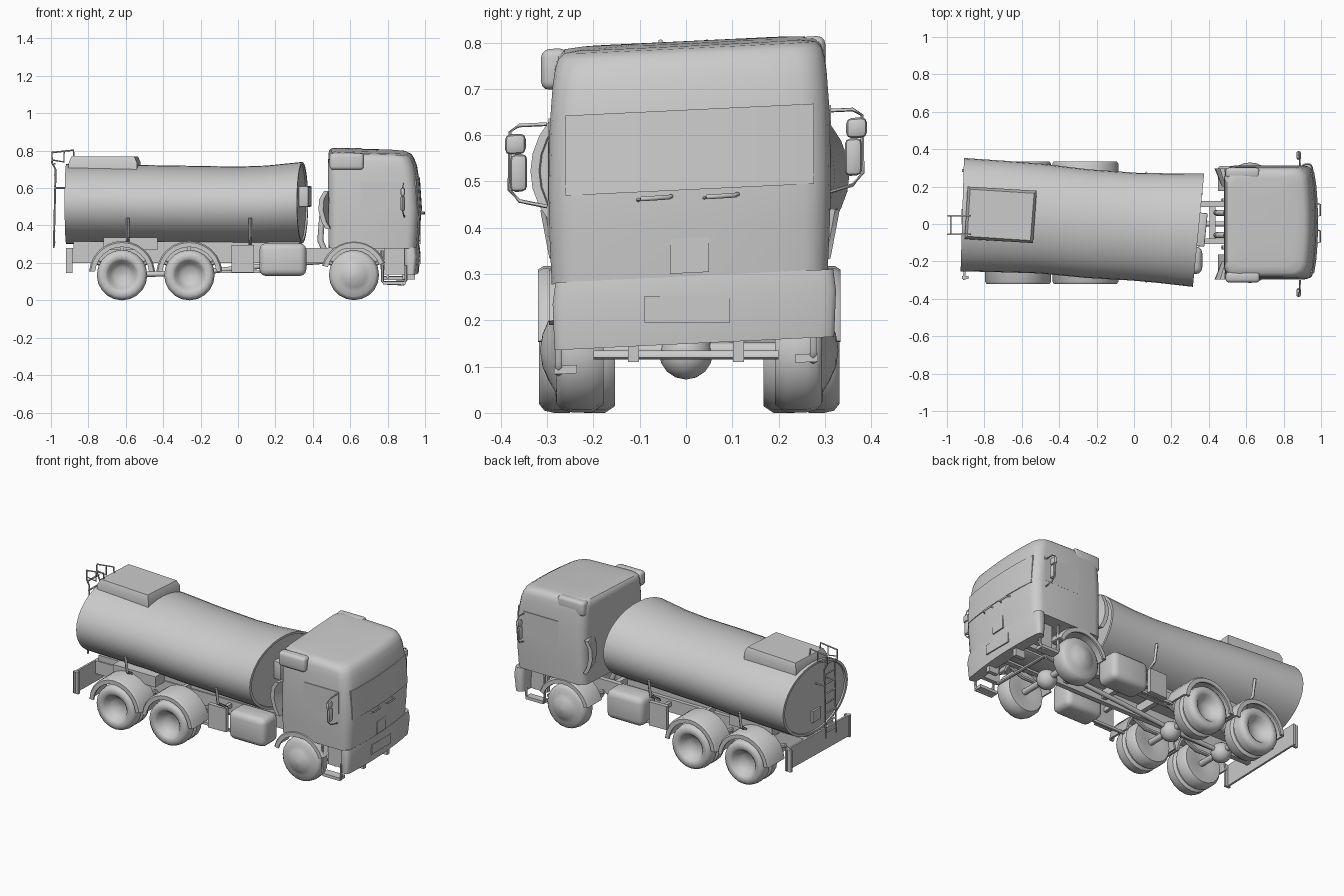
import bpy, bmesh, math
from mathutils import Vector, Matrix

if "Cube" in bpy.data.objects:
    bpy.data.objects.remove(bpy.data.objects["Cube"])

grey = bpy.data.materials.new("light_grey")
grey.diffuse_color = (0.6, 0.6, 0.6, 1)
grey.use_nodes = True
grey.node_tree.nodes["Principled BSDF"].inputs["Base Color"].default_value = grey.diffuse_color
TILT = 0.048          # the cab leans slightly sideways
OFF = 0.007           # the running gear sits slightly to one side


def finish(name, bm, lean=0.0, shift=0.0, angle=35):
    bmesh.ops.recalc_face_normals(bm, faces=bm.faces)
    for v in bm.verts:
        v.co.z += lean * v.co.y
        v.co.y += shift
    for f in bm.faces:
        f.smooth = True
    me = bpy.data.meshes.new(name)
    bm.to_mesh(me)
    bm.free()
    me.set_sharp_from_angle(angle=math.radians(angle))
    me.materials.append(grey)
    ob = bpy.data.objects.new(name, me)
    bpy.context.collection.objects.link(ob)
    return ob


def box(name, x, y, z, bevel=0.0, seg=2, turn=0.0, **kw):
    bm = bmesh.new()
    bmesh.ops.create_cube(bm, size=1)
    c = Vector((sum(x) / 2, sum(y) / 2, sum(z) / 2))
    for v in bm.verts:
        v.co = Vector((v.co.x * (x[1] - x[0]), v.co.y * (y[1] - y[0]), v.co.z * (z[1] - z[0])))
    if bevel:
        bmesh.ops.bevel(bm, geom=bm.edges[:], offset=bevel, segments=seg, profile=0.5, affect='EDGES')
    bmesh.ops.transform(bm, matrix=Matrix.Translation(c) @ Matrix.Rotation(turn, 4, 'Z'), verts=bm.verts)
    return finish(name, bm, **kw)


def loft(name, rings, cap=True, **kw):
    bm = bmesh.new()
    rows = [[bm.verts.new(p) for p in r] for r in rings]
    n = len(rows[0])
    for a, b in zip(rows, rows[1:]):
        for i in range(n):
            bm.faces.new((a[i], a[(i + 1) % n], b[(i + 1) % n], b[i]))
    if cap:
        bm.faces.new(rows[0])
        bm.faces.new(rows[-1])
    return finish(name, bm, **kw)


def tube(name, pts, r, sides=6, **kw):
    pts = [Vector(p) for p in pts]
    rings = []
    for i, p in enumerate(pts):
        d = (pts[min(i + 1, len(pts) - 1)] - pts[max(i - 1, 0)]).normalized()
        u = d.cross(Vector((0, 1, 0)) if abs(d.y) < 0.6 else Vector((1, 0, 0))).normalized()
        w = d.cross(u)
        rings.append([p + r * (u * math.cos(a) + w * math.sin(a))
                      for a in (2 * math.pi * k / sides for k in range(sides))])
    return loft(name, rings, angle=60, **kw)


def bowed_rect(x0, x1, h, r, z, slope=0.0, bow=0.022):
    """Rounded rectangle whose front edge bulges forward."""
    pts = []
    for cx, cy, a0 in ((x1 - r, h - r, 0), (x0 + r, h - r, 90), (x0 + r, r - h, 180), (x1 - r, r - h, 270)):
        for k in range(5):
            a = math.radians(a0 + 22.5 * k)
            pts.append((cx + r * math.cos(a), cy + r * math.sin(a)))
    pts += [(x1, (r - h) * (1 - k / 4)) for k in range(1, 8)]
    out = []
    for x, y in pts:
        front = max(0, (2 * x - x0 - x1) / (x1 - x0))
        x -= bow * front * (y / h) ** 2
        out.append((x, y, z - slope * (x - 0.5)))
    return out


def span(s, a, b):
    return tuple(sorted((s * a, s * b)))


def wheel(name, x, s, profile):
    rings = []
    for r, y in profile:
        rings.append([(x + max(r, 0.001) * math.cos(a), s * y, 0.135 + max(r, 0.001) * math.sin(a))
                      for a in (2 * math.pi * k / 20 for k in range(20))])
    loft(name, rings, shift=OFF, angle=50)


def fender(name, x, s, r, y0, y1, a0, a1):
    rings = []
    for k in range(13):
        a = math.radians(a0 + (a1 - a0) * k / 12)
        c, q = math.cos(a), math.sin(a)
        rings.append([(x + R * c, s * y, 0.14 + R * q) for R, y in
                      ((r, y0), (r, y1 - 0.012), (r - 0.02, y1 - 0.012), (r - 0.02, y1),
                       (r + 0.004, y1), (r + 0.012, y1 - 0.012), (r + 0.012, y0))])
    loft(name, rings, shift=OFF)


# Tank barrel: x, centre y, half width, bottom z, top z, end skew, ring scale
stations = [(-0.910, .05, .303, .30, .73, .03, .93), (-0.918, .05, .303, .30, .73, .03, .94),
            (-0.918, .05, .303, .30, .73, .03, 1), (-0.7, .04, .298, .30, .727, .03, 1),
            (-0.5, .029, .293, .30, .723, .03, 1), (-0.25, .002, .290, .30, .719, .035, 1),
            (0, -.014, .288, .30, .715, .05, 1), (0.15, -.022, .293, .302, .72, .07, 1),
            (0.345, -.033, .303, .305, .74, .10, 1), (0.345, -.033, .303, .305, .74, .10, .94),
            (0.335, -.033, .303, .305, .74, .10, .93)]
rings = []
for x, cy, w, b, t, skew, sc in stations:
    ring = []
    for k in range(36):
        a = 2 * math.pi * k / 36
        dy = sc * w * math.cos(a)
        ring.append((x + skew * dy, cy + dy, (b + t) / 2 + sc * (t - b) / 2 * math.sin(a)))
    rings.append(ring)
loft("tank", rings)

# Hatch cover with sloping sides, front end box, rear plate
hatch = []
for z, e in ((.69, 0), (.735, 0), (.768, .014)):
    hatch.append([(-.89 + e, .2 - e, z), (-.52 - e, .178 - e, z), (-.54 - e, -.102 + e, z), (-.905 + e, -.08 + e, z)])
loft("hatch_cover", hatch)
box("tank_end_box", (.33, .385), (-.12, .06), (.5, .61), .005, turn=-.1)
box("rear_plate", (-.922, -.909), (0, .08), (.37, .44))

# Ladder
for y in (.045, -.055):
    tube("ladder_rail", [(-.985, y, .28), (-.975, y, .7), (-.994, y, .735), (-.994, y, .79),
                         (-.88, y, .803), (-.87, y, .70)], .005)
    tube("ladder_bracket", [(-.977, y, .6), (-.915, y, .6)], .005)
    tube("ladder_hoop_bar", [(-.992, y, .75), (-.93, y, .74), (-.93, y, .797)], .004)
for k in range(8):
    z = .31 + .06 * k
    tube("ladder_rung", [(-.98, .045, z), (-.98, -.055, z)], .005)

# Chassis
for s in (-1, 1):
    box("frame_rail", (-.9, .93), (s * .1 - .015, s * .1 + .015), (.2, .28), shift=OFF)
    for x in (-.62, -.26, .62):
        tube("leaf_spring", [(x - .15, s * .125, .21), (x - .07, s * .125, .175), (x + .07, s * .125, .175),
                             (x + .15, s * .125, .21)], .012)
    box("tow_hook", (.88, .945), (s * .113 - .012, s * .113 + .012), (.11, .17))
    for x, cy in ((-.59, .034), (.065, -.017)):
        tube("tank_bracket", [(x, cy + s * .18, .28), (x, cy + s * .27, .34), (x, cy + s * .288, .44)], .010, 4)
for x in (-.85, -.44, -.1, .15, .42, .9):
    box("cross_member", (x - .015, x + .015), (-.1, .1), (.215, .265), shift=OFF)
box("tank_subframe", (-.88, .33), (-.1, .1), (.275, .315))
box("tank_saddle", (-.72, -.43), (-.19, .19), (.27, .335))
box("rear_panel", (-.905, -.893), (-.30, .30), (.15, .28), turn=-.03)
for s in (-1, 1):
    box("rear_panel_stay", (-.92, -.885), (s * .285 - .008, s * .285 + .008), (.145, .28))
tube("drive_shaft", [(-.62, 0, .135), (-.26, 0, .145), (.1, 0, .18), (.6, 0, .22)], .014, 8)
box("engine", (.52, .86), (-.075, .075), (.2, .295), .02)

# Axles
for x in (-.62, -.26, .62):
    tube("axle", [(x, -.26, .135), (x, .26, .135)], .018, 8, shift=OFF)
    bm = bmesh.new()
    bmesh.ops.create_uvsphere(bm, u_segments=14, v_segments=8, radius=.058,
                              matrix=Matrix.Translation((x, 0, .13)))
    finish("differential", bm, angle=60)
tube("front_tie_bar", [(.8, -.2, .125), (.8, .2, .125)], .01)

# Wheels: rear pairs are dished, front ones have a domed hub
rear = [(0, .268), (.04, .272), (.062, .29), (.078, .315), (.09, .325), (.115, .325), (.13, .313), (.135, .292),
        (.135, .258), (.118, .247), (.118, .237), (.135, .227), (.135, .182), (.12, .16), (.07, .16), (0, .18)]
front = [(0, .322), (.035, .317), (.065, .304), (.09, .289), (.115, .287), (.128, .275), (.134, .253),
         (.134, .21), (.118, .185), (.07, .185), (0, .2)]
for s in (-1, 1):
    for x in (-.62, -.26):
        wheel("rear_wheel", x, s, rear)
        fender("rear_fender", x, s, .165, .17, .327, 5, 175)
        box("fender_stay", (x - .01, x + .01), span(s, .1, .22), (.27, .31))
    wheel("front_wheel", .62, s, front)
    fender("front_fender", .62, s, .165, .17, .303, 20, 165)

# Side equipment
for s in (-1, 1):
    box("fuel_tank", (.115, .365), span(s, .12, .268), (.13, .305), .035, 3)
    box("side_plate", (-.035, .085), span(s, .215, .24), (.15, .295), turn=.03)
    box("side_plate_arm", (.015, .035), span(s, .1, .22), (.24, .265))
    box("side_bar", (-.1, .12), span(s, .2, .214), (.145, .16))

# Cab body
cab = [(.292, .484, .968, .298, .05), (.4, .484, .976, .303, .055),
       (.5, .484, .98, .305, .055), (.64, .482, .97, .302, .06), (.72, .482, .957, .296, .06),
       (.765, .483, .945, .291, .06), (.788, .487, .932, .284, .06), (.8, .497, .91, .27, .06),
       (.804, .52, .87, .235, .06), (.806, .60, .76, .12, .05)]
loft("cab", [bowed_rect(x0, x1, h, r, z, .03 if z > .75 else 0) for z, x0, x1, h, r in cab],
     lean=TILT, shift=.008)

# Windscreen follows the bowed front
screen = []
for k in range(9):
    y = -.268 + .067 * k
    b = .022 * (y / .304) ** 2 + (.003 if k in (0, 8) else 0)
    screen.append([(.981 - b + d, y, z) if z < .5 else (.9695 - b + d, y, z)
                   for d, z in ((-.008, .482), (.003, .482), (.003, .655), (-.008, .655))])
loft("windscreen", screen, lean=TILT, shift=.008)
box("front_plate", (.966, .976), (-.035, .05), (.302, .378), lean=TILT)
for s in (-1, 1):
    box("side_window", (.655, .895), span(s, .299, .3055), (.5, .65), lean=TILT, shift=.008)
for y in (-.067, .075):
    tube("wiper_handle", [(.975, y - .036, .463), (.995, y - .03, .465), (.995, y + .03, .467), (.975, y + .036, .469)],
         .005, lean=.03)

# Bumper with number plate
bump = [(.15, .893, .966, .302, .03), (.25, .89, .976, .306, .03), (.296, .89, .97, .300, .03)]
loft("bumper", [bowed_rect(x0, x1, h, r, z) for z, x0, x1, h, r in bump], lean=TILT, shift=.018)
box("bumper_plate", (.968, .977), (-.09, .095), (.195, .253))

for s in (-1, 1):
    # Roof corner pods and rear fins
    box("roof_pod", (.49, .672), span(s, .25, .307), (.712, .80), .018, 3, lean=TILT, shift=-.006)
    fin = []
    for z, x in ((.38, .47), (.42, .446), (.48, .43), (.54, .434), (.585, .46)):
        fin.append([(x, s * .298, z), (x + .025, s * .298, z), (.488, s * .2, z), (max(x + .03, .47), s * .2, z)])
    loft("cab_fin", fin)
    tube("air_pipe", [(.47, s * .06, .25), (.44, s * .06, .32), (.45, s * .06, .45), (.49, s * .06, .5)], .016, 8)
    # Mirrors on a bent frame
    tube("mirror_frame", [(.885, s * .3, .638), (.885, s * .36, .638), (.88, s * .38, .625), (.88, s * .382, .5),
                          (.885, s * .36, .475), (.89, s * .3, .46)], .004, lean=TILT)
    box("upper_mirror", (.868, .893), span(s, .346, .391), (.576, .62), .012, lean=TILT)
    box("main_mirror", (.868, .893), span(s, .343, .38), (.495, .576), .012, lean=TILT)
    # Entry step
    tube("step_frame", [(.77, s * .275, .28), (.772, s * .275, .115), (.785, s * .275, .105), (.885, s * .275, .1),
                        (.897, s * .275, .12), (.897, s * .275, .2)], .008, lean=TILT)
    box("step_tread", (.775, .895), span(s, .235, .285), (.097, .115), lean=TILT)
    box("step_backing", (.78, .90), span(s, .21, .235), (.15, .29), lean=TILT)
